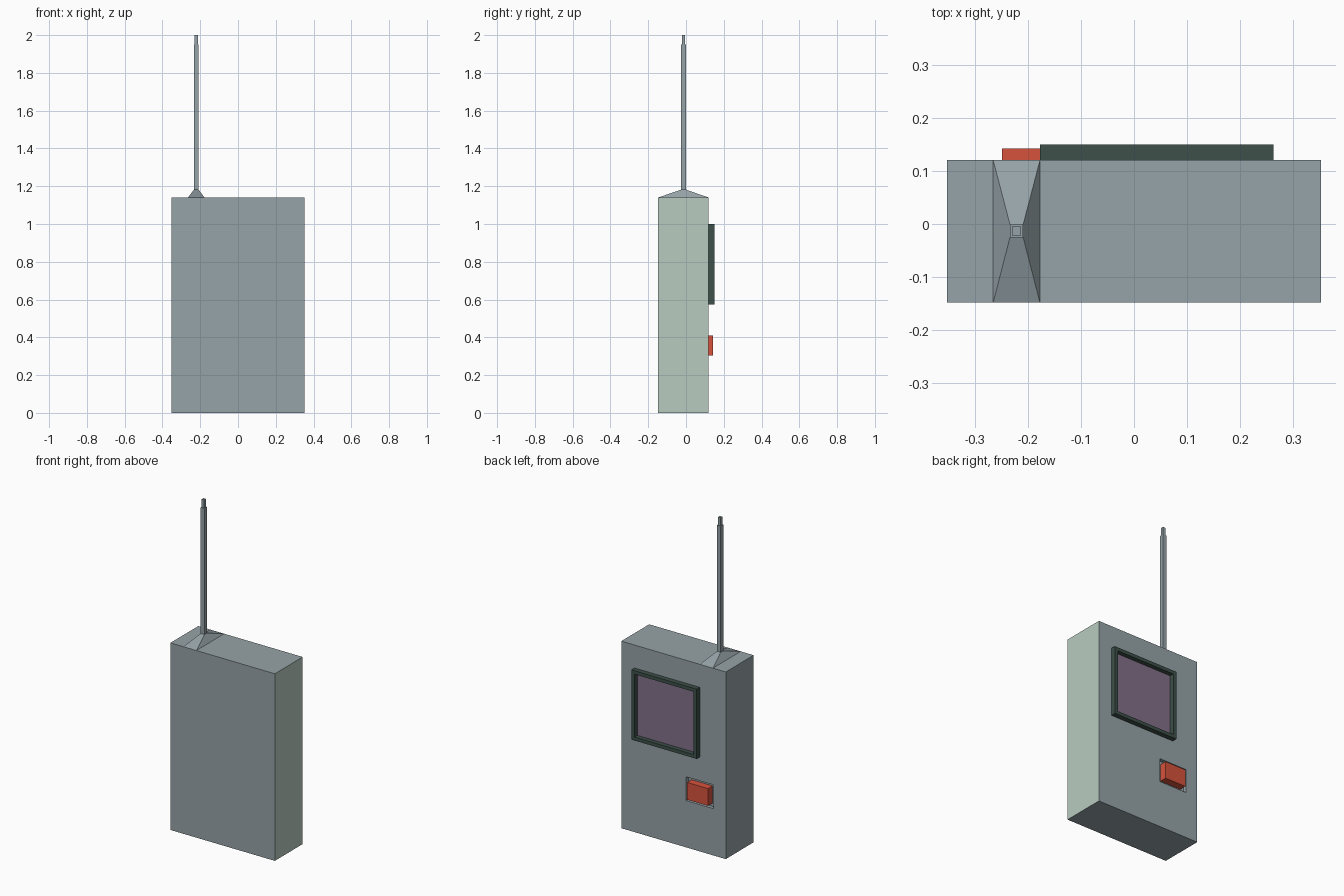
import bpy, bmesh
from mathutils import Vector

if "Cube" in bpy.data.objects:
    bpy.data.objects.remove(bpy.data.objects["Cube"])


def material(name, rgb):
    m = bpy.data.materials.new(name)
    m.diffuse_color = (*rgb, 1)
    m.use_nodes = True
    m.node_tree.nodes["Principled BSDF"].inputs["Base Color"].default_value = m.diffuse_color
    return m


GREY = material("casing grey", (0.305, 0.366, 0.392))
PALE = material("pale green", (0.485, 0.597, 0.527))
DARK = material("dark green", (0.047, 0.080, 0.068))
RED = material("button red", (0.68, 0.084, 0.045))
PURPLE = material("screen purple", (0.227, 0.168, 0.25))


def box(name, lo, hi, *mats, top=None):
    """Box between two corners; top=(half x, half y, centre y) tapers the upper end."""
    bm = bmesh.new()
    bmesh.ops.create_cube(bm, size=1)
    lo, hi = Vector(lo), Vector(hi)
    mid, size = (lo + hi) / 2, hi - lo
    for v in bm.verts:
        upper = v.co.z > 0
        sx, sy = v.co.x * 2, v.co.y * 2
        v.co = mid + v.co * size
        if top and upper:
            v.co.x, v.co.y = mid.x + sx * top[0], top[2] + sy * top[1]
    me = bpy.data.meshes.new(name)
    bm.to_mesh(me)
    bm.free()
    ob = bpy.data.objects.new(name, me)
    bpy.context.collection.objects.link(ob)
    for m in mats:
        me.materials.append(m)
    return ob


# casing with a recess for the button on the back
body = box("casing", (-0.352, -0.148, 0), (0.352, 0.12, 1.14), GREY, PALE)
cutter = box("recess_cutter", (-0.271, 0.098, 0.285), (-0.084, 0.2, 0.43), GREY)
mod = body.modifiers.new("recess", 'BOOLEAN')
mod.operation, mod.object, mod.solver = 'DIFFERENCE', cutter, 'EXACT'
bpy.context.view_layer.objects.active = body
bpy.ops.object.modifier_apply(modifier=mod.name)
bpy.data.objects.remove(cutter)
for p in body.data.polygons:
    p.material_index = int(p.normal.x > 0.9 and p.center.x > 0.34)  # pale right side

# button
box("button", (-0.248, 0.09, 0.305), (-0.107, 0.142, 0.41), RED)

# screen frame: back face inset and pushed in, its floor is the screen
frame = box("screen_frame", (-0.177, 0.115, 0.575), (0.263, 0.15, 1.0), DARK, PURPLE)
bm = bmesh.new()
bm.from_mesh(frame.data)
bm.normal_update()
back = [f for f in bm.faces if f.normal.y > 0.9]
bmesh.ops.inset_region(bm, faces=back, thickness=0.03)
floor = bmesh.ops.extrude_discrete_faces(bm, faces=back)["faces"]
for f in floor:
    f.material_index = 1
    for v in f.verts:
        v.co.y = 0.123
bm.to_mesh(frame.data)
bm.free()

# antenna: tapered foot, mast and thin tip
AX, AY = -0.221, -0.013
box("antenna_foot", (-0.265, -0.148, 1.14), (-0.177, 0.12, 1.182), GREY, top=(0.0125, 0.0125, AY))
for name, r, z0, z1 in (("antenna_mast", 0.0125, 1.18, 1.95), ("antenna_tip", 0.0085, 1.95, 2.0)):
    box(name, (AX - r, AY - r, z0), (AX + r, AY + r, z1), GREY)
